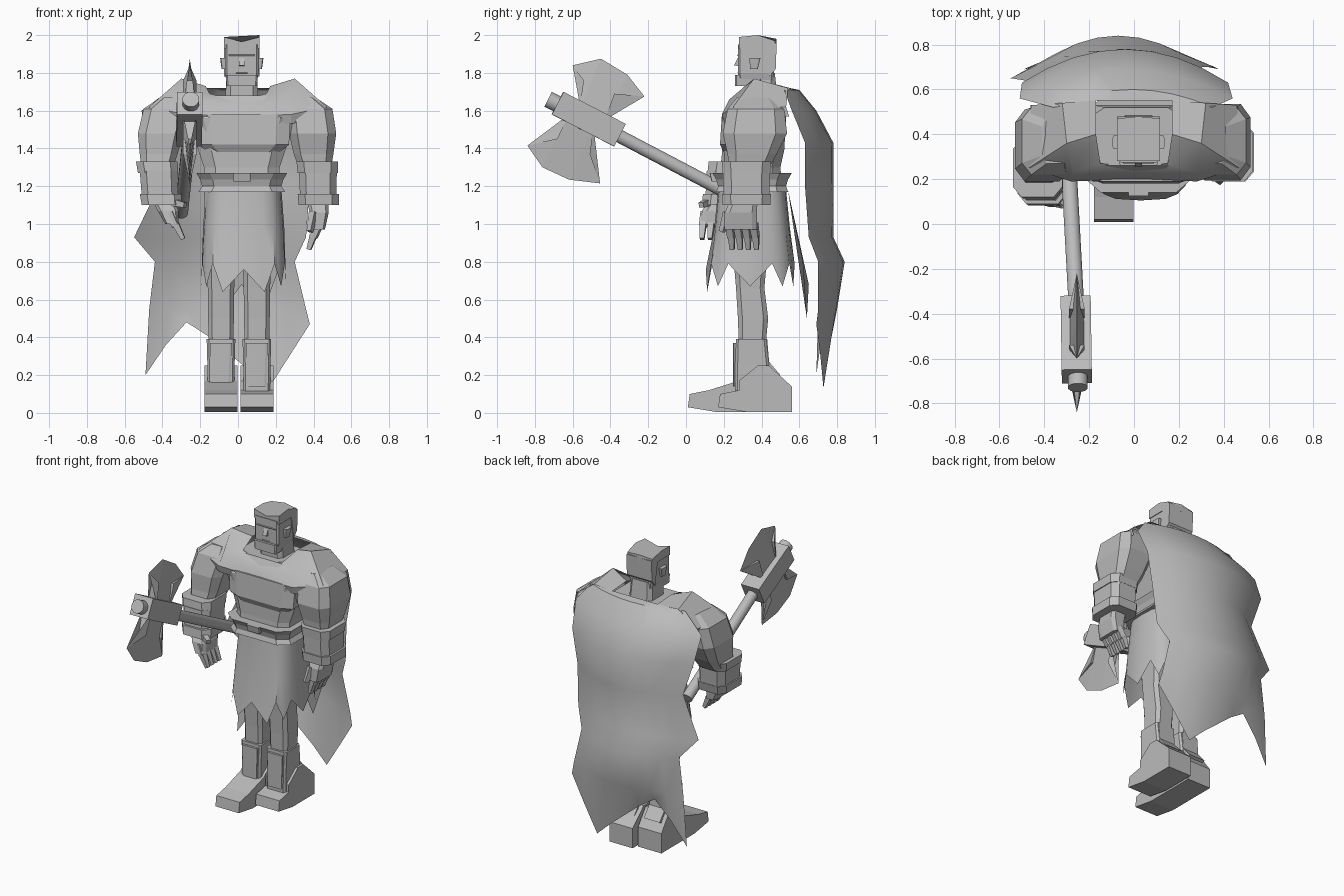
import bpy, math
from mathutils import Vector

cube = bpy.data.objects.get("Cube")
if cube:
    bpy.data.objects.remove(cube)

grey = bpy.data.materials.new("plain grey")
grey.use_nodes = True
grey.diffuse_color = (0.5, 0.5, 0.5, 1)
grey.node_tree.nodes["Principled BSDF"].inputs["Base Color"].default_value = (0.5, 0.5, 0.5, 1)


def build(name, verts, faces, smooth=False):
    me = bpy.data.meshes.new(name)
    me.from_pydata([tuple(v) for v in verts], [], faces)
    me.materials.append(grey)
    ob = bpy.data.objects.new(name, me)
    bpy.context.scene.collection.objects.link(ob)
    if smooth:
        bpy.ops.object.select_all(action='DESELECT')
        ob.select_set(True)
        bpy.context.view_layer.objects.active = ob
        bpy.ops.object.shade_smooth_by_angle(angle=math.radians(35))
    return ob


def skin(name, rings, smooth=False, closed=True, caps=True):
    """Join equal rings of points with quads."""
    n = len(rings[0])
    span = n if closed else n - 1
    verts = [p for r in rings for p in r]
    faces = [(k * n + i, k * n + (i + 1) % n, (k + 1) * n + (i + 1) % n, (k + 1) * n + i)
             for k in range(len(rings) - 1) for i in range(span)]
    if caps:
        faces += [tuple(reversed(range(n))), tuple(range(len(verts) - n, len(verts)))]
    return build(name, verts, faces, smooth)


def loft(name, sections, cut=0.3, smooth=False):
    """Level chamfered rectangles: centre x, y, height z, half width, half depth."""
    rings = []
    for x, y, z, w, d in sections:
        a, b = w * (1 - cut), d * (1 - cut)
        rings.append([(x + i, y + j, z) for i, j in
                      ((a, -d), (w, -b), (w, b), (a, d), (-a, d), (-w, b), (-w, -b), (-a, -d))])
    return skin(name, rings, smooth)


def rod(name, a, b, r, r2=None, sides=4, smooth=False):
    a, b = Vector(a), Vector(b)
    q = (b - a).to_track_quat('Z', 'X')
    turn = math.pi / sides
    rings = []
    for p, rad in ((a, r), (b, r2 or r)):
        rings.append([p + q @ Vector((rad * math.cos(t), rad * math.sin(t), 0))
                      for t in (turn + 2 * math.pi * i / sides for i in range(sides))])
    return skin(name, rings, smooth)


def prism(name, outline, x0, x1):
    return skin(name, [[(x, y, z) for y, z in outline] for x in (x0, x1)])


# Torso, neck and chest plates
loft("torso", [(.02, .35, 1.17, .2, .16), (.02, .35, 1.3, .2, .15), (.02, .36, 1.39, .23, .16),
               (.02, .36, 1.56, .29, .17), (.01, .39, 1.68, .2, .13)])
loft("chest", [(.03, .3, 1.38, .19, .1), (.03, .28, 1.42, .24, .1), (.03, .29, 1.58, .25, .1)])
loft("neck", [(.02, .4, 1.62, .09, .09), (.02, .39, 1.8, .08, .08)])

# Head with a jagged hairline, ears and face details
loft("head", [(.02, .37, 1.73, .075, .09), (.02, .37, 1.8, .09, .095), (.02, .37, 1.95, .09, .095)], .12)
loft("jaw", [(.02, .33, 1.73, .08, .07), (.02, .33, 1.79, .085, .07)], .1)
low = [(-.075, .28), (.02, .28), (.115, .28), (.115, .38), (.115, .47), (.02, .48), (-.075, .47), (-.075, .38)]
tops = (1.99, 1.965, 1.99, 2.0, 1.97, 1.98, 1.97, 1.99)
skin("hair", [[(x, y, 1.93) for x, y in low], [(x, y, z) for (x, y), z in zip(low, tops)]])
prism("back_hair", [(.41, 1.95), (.48, 1.96), (.475, 1.82), (.44, 1.78)], -.075, .115)
prism("nose", [(.28, 1.89), (.255, 1.84), (.28, 1.835)], .005, .035)
prism("brow", [(.28, 1.9), (.27, 1.895), (.28, 1.88)], -.05, .09)
prism("mouth", [(.28, 1.805), (.272, 1.8), (.28, 1.795)], -.01, .05)
for s in (-1, 1):
    loft("ear", [(.02 + s * .095, .36, 1.82, .012, .02), (.02 + s * .1, .365, 1.88, .015, .03)])

# Shoulder mantle: three loops from neck opening to outer hem
neck = [(0, .26, 1.65), (.15, .27, 1.69), (.17, .4, 1.73), (.17, .55, 1.72)]
ridge = [(0, .22, 1.63), (.27, .23, 1.66), (.3, .36, 1.77), (.32, .54, 1.72)]
hem = [(0, .2, 1.57), (.28, .19, 1.58), (.47, .25, 1.62), (.46, .53, 1.62)]
full = [[(-x, y, z) for x, y, z in reversed(h[1:])] + h for h in (neck, ridge, hem)]
skin("mantle", full, True, closed=False, caps=False)
skin("mantle_collar", [[(x, y + .015, z - .05) for x, y, z in full[2]], full[2]], closed=False, caps=False)

# Cape: rows of height, left edge, right edge, edge depth, middle depth
rows = [(1.72, -.17, .17, .55, .55), (1.71, -.36, .35, .52, .6), (1.6, -.51, .44, .56, .69),
        (1.43, -.5, .42, .63, .78), (1.2, -.42, .38, .63, .78), (.93, -.55, .36, .65, .78),
        (.8, -.44, .3, .7, .84), (.55, -.47, .36, .7, .8), (0, -.49, .38, .69, .74)]
ragged = (.2, .36, .48, .41, .32, .23, .13, .3, .47)
cape = []
for z, xl, xr, edge, mid in rows:
    cape.append([])
    for i, tip in enumerate(ragged):
        u = i / 4 - 1
        cape[-1].append((xl + (xr - xl) * i / 8, mid + (edge - mid) * u * u, z or tip))
skin("cape", cape, True, closed=False, caps=False)

# Belt, buckle and ragged skirt
loft("belt", [(.02, .35, 1.17, .23, .19), (.02, .35, 1.2, .21, .18),
              (.02, .35, 1.235, .22, .19), (.02, .35, 1.27, .24, .21)])
loft("buckle", [(.02, .16, 1.225, .045, .025), (.02, .15, 1.27, .045, .025)], .1)
N = 20
skirt = [[], [], []]
for i in range(N):
    t = 2 * math.pi * i / N
    c, s = math.cos(t), math.sin(t)
    x = math.copysign(abs(c) ** .6, c)
    y = math.copysign(abs(s) ** .6, s)
    tip = (.79 if i % 2 else .67) - (.03 if s < -.9 else 0)
    skirt[0].append((.03 + .2 * x, .35 + .18 * y, 1.18))
    skirt[1].append((.03 + .215 * x, .35 + .2 * y, .98))
    skirt[2].append((.03 + .225 * x, .34 + .235 * y, tip))
skin("skirt", skirt, True, caps=False)
build("back_flap", [(-.16, .54, 1.18), (.2, .54, 1.18), (.23, .62, .8), (.12, .64, .5),
                    (.02, .65, .68), (-.1, .64, .52), (-.18, .62, .8)], [tuple(range(7))])

# Legs and boots
for s, toe, heel, name in ((1, .17, .56, "left"), (-1, .01, .52, "right")):
    x = .005 + s * .095
    loft(name + "_leg", [(x, .35, .34, .065, .07), (x, .355, .5, .068, .08),
                         (x, .34, .66, .07, .075), (x, .34, .95, .08, .1), (x, .35, 1.18, .09, .12)])
    loft(name + "_boot_shaft", [(x, .35, .1, .07, .09), (x, .35, .25, .072, .09), (x, .345, .39, .076, .08)], .15)
    loft(name + "_shin_plate", [(x, .27, .14, .05, .02), (x, .265, .37, .058, .015)], .2)
    prism(name + "_calf_guard", [(.4, .39), (.43, .39), (.44, .27), (.5, .2), (.4, .15)], x - .06, x + .06)
    prism(name + "_foot", [(toe, .03), (toe + .01, .1), (toe + .11, .12), (.28, .17), (.38, .25),
                           (.44, .25), (heel, .14), (heel, .005), (toe + .15, .005)], x - .088, x + .088)


def bracer(name, x, y, dx, dy):
    """Three stacked bands that lean along the forearm."""
    for i, (z0, z1, w, d) in enumerate(((1.27, 1.33, .11, .13), (1.15, 1.28, .1, .125), (1.1, 1.16, .11, .13))):
        loft(f"{name}_bracer_band_{i}", [(x + dx * i, y + dy * i, z1, w, d),
                                         (x + dx * (i + .7), y + dy * (i + .7), z0, w * .97, d * .97)], .35)


# Left arm hanging at the side
loft("left_upper_arm", [(.35, .37, 1.67, .06, .1), (.38, .37, 1.61, .12, .15), (.395, .365, 1.48, .125, .17),
                        (.4, .35, 1.37, .105, .13), (.41, .33, 1.28, .08, .1)], .35)
bracer("left", .42, .32, .003, 0)
loft("left_hand", [(.42, .31, 1.14, .06, .07), (.43, .29, 1.06, .05, .085), (.425, .29, .97, .035, .085)])
for i in range(4):
    y = .23 + i * .043
    rod("left_finger", (.43, y, 1), (.4, y + .01, .93), .027, .025)
    rod("left_fingertip", (.4, y + .01, .94), (.375, y + .015, .865), .025, .016)
rod("left_thumb", (.4, .22, 1.06), (.38, .19, .96), .026, .018)

# Right arm reaching forward to the axe
loft("right_upper_arm", [(-.35, .37, 1.67, .06, .1), (-.38, .37, 1.61, .12, .15), (-.41, .35, 1.48, .12, .16),
                         (-.42, .32, 1.37, .1, .13), (-.43, .28, 1.28, .08, .1)], .35)
bracer("right", -.43, .25, .01, -.015)
loft("right_hand", [(-.4, .2, 1.14, .06, .07), (-.37, .17, 1.07, .055, .085), (-.35, .16, 1.0, .035, .085)])
for i in range(4):
    y = .1 + i * .042
    rod("right_finger", (-.36, y, 1.06), (-.33, y - .01, .99), .027, .025)
    rod("right_fingertip", (-.33, y - .01, 1), (-.29, y - .015, .92), .025, .016)
rod("right_thumb", (-.36, .13, 1.12), (-.28, .08, 1.1), .028, .02)

# Two-headed axe
rod("axe_handle", (-.255, -.4, 1.49), (-.3, .42, 1.06), .036, sides=12, smooth=True)
rod("axe_knob", (-.25, -.65, 1.62), (-.25, -.73, 1.66), .045, sides=12, smooth=True)
rod("axe_block", (-.255, -.68, 1.64), (-.26, -.35, 1.47), .095)


def blade(name, edge, root):
    """A sharp outer edge fanned onto a thick root pair."""
    n = len(edge)
    verts = [(-.255, y, z) for y, z in edge]
    for x in (-.29, -.22):
        verts += [(x, y, z) for y, z in root]
    faces = []
    for a in (n, n + 4):
        # near corners, then the fan across the middle
        faces += [(0, a, a + 1), (0, a + 1, 1), (1, a + 1, a + 2, 2), (2, a + 2, 3), (3, a + 2, a + 3)]
    faces += [(0, n, n + 4), (3, n + 3, n + 7), (n, n + 1, n + 5, n + 4),
              (n + 2, n + 3, n + 7, n + 6), (n + 1, n + 2, n + 6, n + 5)]
    build(name, verts, faces)


blade("axe_upper_blade", [(-.6, 1.84), (-.45, 1.875), (-.31, 1.79), (-.22, 1.675)],
      [(-.54, 1.76), (-.56, 1.62), (-.43, 1.55), (-.38, 1.69)])
blade("axe_lower_blade", [(-.84, 1.415), (-.76, 1.3), (-.62, 1.235), (-.455, 1.215)],
      [(-.68, 1.45), (-.62, 1.58), (-.49, 1.52), (-.51, 1.37)])
